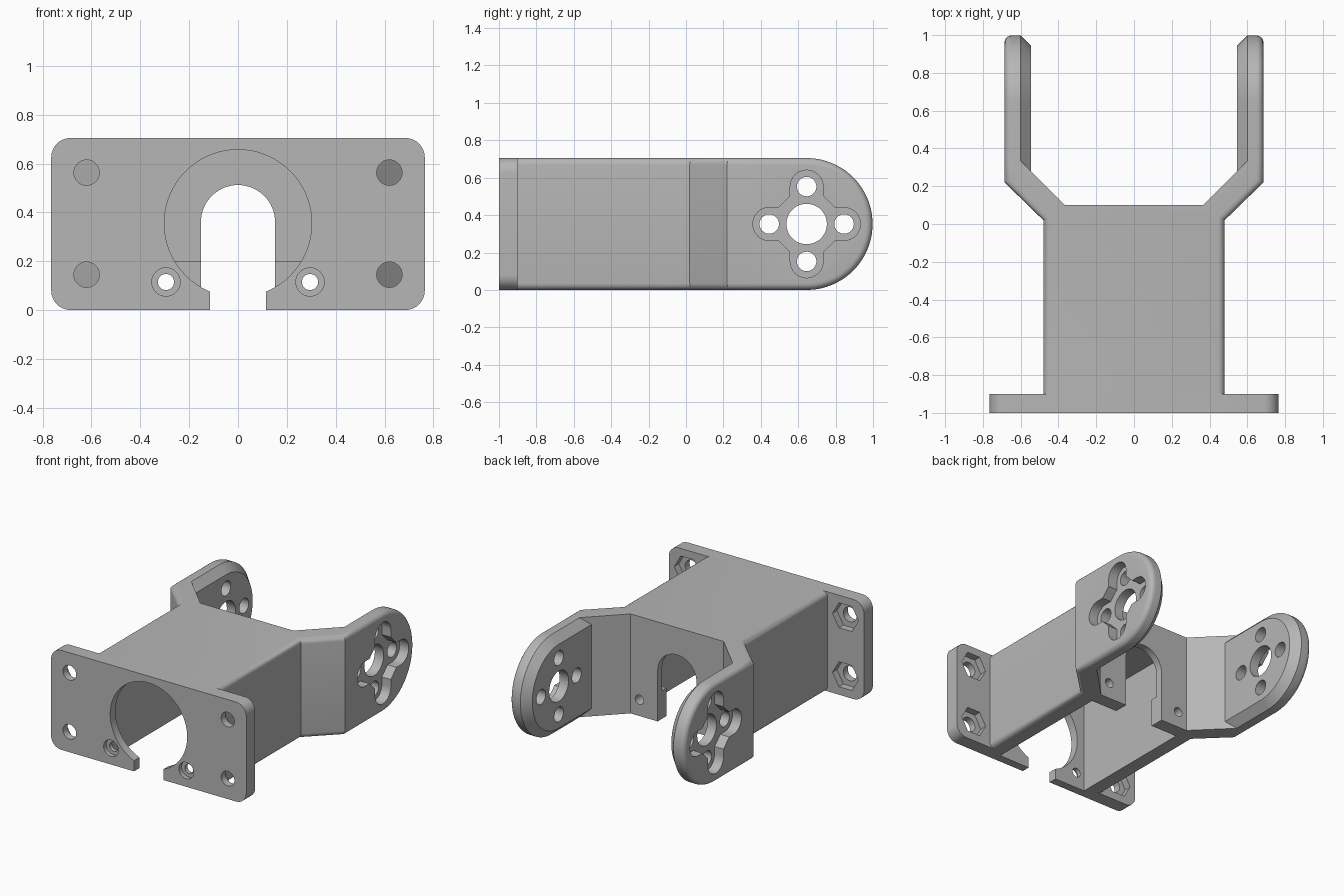
import bpy, bmesh
from math import sin, cos, pi, radians

cube = bpy.data.objects.get("Cube")
if cube:
    bpy.data.objects.remove(cube)

H = 0.705            # overall height
R = H / 2            # arm end radius, also mid height
PIVOT = 0.645        # y of the arm pivot
FILLET = 0.035

grey = bpy.data.materials.new("bracket_grey")
grey.use_nodes = True
grey.diffuse_color = (0.47, 0.47, 0.47, 1)
grey.node_tree.nodes["Principled BSDF"].inputs["Base Color"].default_value = (0.47, 0.47, 0.47, 1)


def arc(cx, cy, r, a0, a1, n=16):
    angles = [radians(a0 + (a1 - a0) * i / n) for i in range(n + 1)]
    return [(cx + r * cos(a), cy + r * sin(a)) for a in angles]


def circle(cx, cy, r, n=40):
    return arc(cx, cy, r, 0, 360, n)[:-1]


def rect(x0, x1, y0, y1):
    return [(x0, y0), (x1, y0), (x1, y1), (x0, y1)]


def place(points, axis, t):
    """Put a 2D outline on the plane axis = t."""
    if axis == "x":
        return [(t, a, b) for a, b in points]
    if axis == "y":
        return [(a, t, b) for a, b in points]
    return [(a, b, t) for a, b in points]


def loft(name, rings):
    """Closed solid through a row of matching outlines."""
    bm = bmesh.new()
    rows = [[bm.verts.new(p) for p in ring] for ring in rings]
    n = len(rows[0])
    for low, high in zip(rows, rows[1:]):
        for i in range(n):
            j = (i + 1) % n
            bm.faces.new((low[i], low[j], high[j], high[i]))
    bm.faces.new(rows[0])
    bm.faces.new(rows[-1])
    bmesh.ops.recalc_face_normals(bm, faces=bm.faces)
    mesh = bpy.data.meshes.new(name)
    bm.to_mesh(mesh)
    bm.free()
    mesh.materials.append(grey)
    obj = bpy.data.objects.new(name, mesh)
    bpy.context.collection.objects.link(obj)
    return obj


def prism(name, points, axis, lo, hi):
    return loft(name, [place(points, axis, lo), place(points, axis, hi)])


def activate(obj):
    bpy.ops.object.select_all(action="DESELECT")
    obj.select_set(True)
    bpy.context.view_layer.objects.active = obj


def cut(obj, points, axis, lo, hi, operation="DIFFERENCE"):
    cutter = prism("cutter", points, axis, lo, hi)
    cutter.hide_render = True
    mod = obj.modifiers.new("cut", "BOOLEAN")
    mod.operation, mod.solver, mod.object = operation, "EXACT", cutter
    activate(obj)
    bpy.ops.object.modifier_apply(modifier=mod.name)
    bpy.data.objects.remove(cutter)


def finish(obj):
    activate(obj)
    bpy.ops.object.shade_smooth_by_angle(angle=radians(30))


def cut_cavity(obj):
    cut(obj, rect(-0.36, 0.36, -0.1, 0.657), "y", -0.94, 0.05)


# Front plate with rounded corners
w, c = 0.765, 0.08
outline = (arc(w - c, c, c, -90, 0, 8) + arc(w - c, H - c, c, 0, 90, 8)
           + arc(c - w, H - c, c, 90, 180, 8) + arc(c - w, c, c, 180, 270, 8))
plate = prism("front_plate", outline, "y", -1, -0.9)
cut_cavity(plate)
cut(plate, circle(0, 0.355, 0.302, 72), "y", -1.1, -0.8)
cut(plate, rect(-0.115, 0.115, -0.1, 0.2), "y", -1.1, -0.8)
for s in (-1, 1):
    # Mounting holes with hexagonal nut pockets behind
    for z in (0.145, 0.563):
        cut(plate, circle(s * 0.62, z, 0.052), "y", -1.1, -0.8)
        cut(plate, circle(s * 0.62, z, 0.102, 6), "y", -0.95, -0.8)
    # Counterbored screw holes
    cut(plate, circle(s * 0.295, 0.115, 0.033), "y", -1.1, -0.8)
    cut(plate, circle(s * 0.295, 0.115, 0.058), "y", -1.1, -0.97)
finish(plate)

# Body sleeve with flared elbows
half = [(0.48, -0.9), (0.48, 0.02), (0.685, 0.22), (0.685, 0.335), (0.6, 0.335), (0.365, 0.1)]
body = prism("body_sleeve", half + [(-x, y) for x, y in reversed(half)], "z", 0, H)
bm = bmesh.new()
bm.from_mesh(body.data)


def is_outer(edge):
    a, b = (v.co for v in edge.verts)
    return (abs(a.z - b.z) < 0.01 and a.x * b.x > 0 and min(abs(a.x), abs(b.x)) > 0.47
            and abs(a.y - b.y) > 0.01)


bmesh.ops.bevel(bm, geom=[e for e in bm.edges if is_outer(e)], offset=FILLET,
                segments=6, profile=0.5, affect="EDGES")
bm.to_mesh(body.data)
bm.free()
cut_cavity(body)
# Screw bosses inside the rear wall
for s in (-1, 1):
    cut(body, rect(*sorted((s * 0.12, s * 0.4)), 0, 0.2), "y", 0, 0.08, "UNION")
# Arched cable slot and screw holes in the rear wall
cut(body, [(-0.152, -0.1), (0.152, -0.1)] + arc(0, 0.36, 0.152, 0, 180, 32), "y", -0.2, 0.2)
for s in (-1, 1):
    cut(body, circle(s * 0.295, 0.115, 0.033), "y", -0.2, 0.2)
finish(body)

# Cross-shaped recess outline for the arms
recess = []
lobe = [(0.15, -0.088)] + arc(0.2, 0, 0.088, -90, 90) + [(0.15, 0.088)]
for k in range(4):
    ca, sa = round(cos(k * pi / 2)), round(sin(k * pi / 2))
    recess += [(PIVOT + a * ca - b * sa, R + a * sa + b * ca) for a, b in lobe]


def arm_ring(x, inset, start):
    pts = [(start, inset)] + arc(PIVOT, R, R - inset, -90, 90, 40) + [(start, H - inset)]
    return place(pts, "x", x)


# Arms: chamfered inside, rounded outside
for name, s in (("left_arm", 1), ("right_arm", -1)):
    rings = [arm_ring(s * 0.545, 0.055, 0.28), arm_ring(s * 0.6, 0, 0.335)]
    for i in range(7):
        t = i * pi / 12
        rings.append(arm_ring(s * (0.65 + FILLET * sin(t)), FILLET * (1 - cos(t)), 0.335))
    arm = loft(name, rings)
    cut(arm, recess, "x", s * 0.615, s * 0.8)
    cut(arm, circle(PIVOT, R, 0.108, 48), "x", s * 0.4, s * 0.8)
    for dy, dz in ((0.2, 0), (-0.2, 0), (0, 0.2), (0, -0.2)):
        cut(arm, circle(PIVOT + dy, R + dz, 0.052), "x", s * 0.4, s * 0.8)
    finish(arm)
